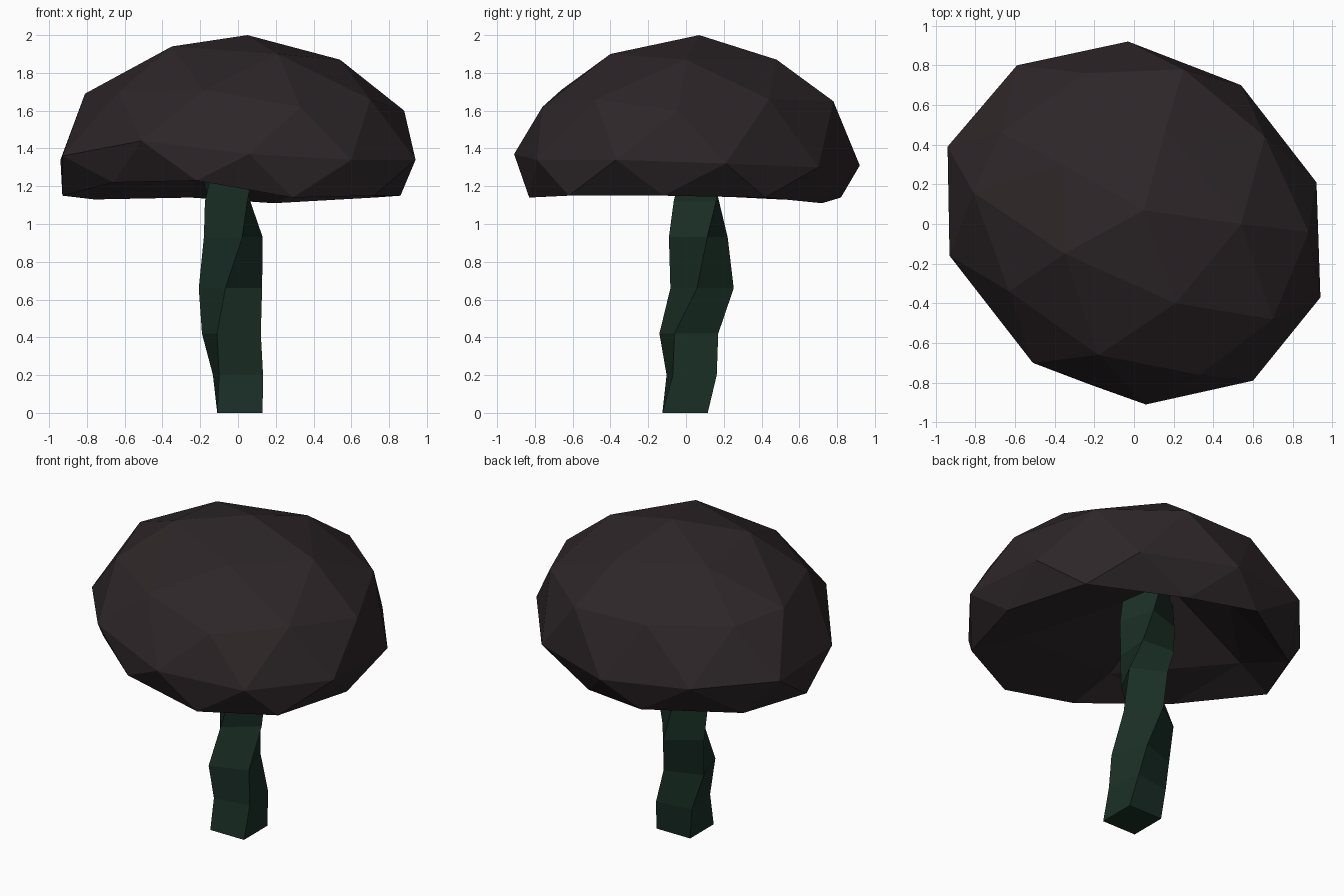
import bpy, bmesh
from math import atan2, cos, sin, pi, radians, sqrt


def add_object(name, bm, color):
    bmesh.ops.recalc_face_normals(bm, faces=bm.faces)
    mesh = bpy.data.meshes.new(name)
    bm.to_mesh(mesh)
    bm.free()
    mat = bpy.data.materials.new(name + "_color")
    mat.diffuse_color = color
    mesh.materials.append(mat)
    obj = bpy.data.objects.new(name, mesh)
    bpy.context.collection.objects.link(obj)
    return obj


# Cap: icosphere pulled into an irregular dome, its bottom pushed up into a hollow.
# Rings run from the apex down to the underside, counter-clockwise from +x.
cap_rings = [
    [(0.05, 0.07, 2.0)],
    [(0.54, 0.0, 1.87), (0.16, 0.48, 1.87), (-0.36, 0.30, 1.89),
     (-0.35, -0.15, 1.94), (0.21, -0.40, 1.90)],
    [(0.88, -0.04, 1.60), (0.66, 0.44, 1.66), (0.25, 0.78, 1.65), (-0.25, 0.76, 1.66),
     (-0.67, 0.46, 1.65), (-0.81, 0.16, 1.69), (-0.63, -0.34, 1.70), (-0.18, -0.66, 1.71),
     (0.33, -0.76, 1.62), (0.70, -0.48, 1.66)],
    [(0.92, 0.21, 1.32), (0.54, 0.70, 1.30), (-0.03, 0.92, 1.31), (-0.59, 0.80, 1.35),
     (-0.94, 0.39, 1.34), (-0.93, -0.16, 1.36), (-0.51, -0.70, 1.44), (0.06, -0.91, 1.37),
     (0.60, -0.79, 1.34), (0.94, -0.37, 1.34)],
    [(0.86, -0.12, 1.15), (0.72, 0.42, 1.14), (0.19, 0.72, 1.11), (-0.25, 0.82, 1.14),
     (-0.76, 0.50, 1.13), (-0.93, 0.10, 1.15), (-0.66, -0.43, 1.22), (-0.22, -0.81, 1.23),
     (0.29, -0.83, 1.14), (0.72, -0.62, 1.15)],
    [(0.54, 0.40, 1.26), (-0.20, 0.62, 1.27), (-0.69, 0.15, 1.25),
     (-0.25, -0.52, 1.31), (0.53, -0.39, 1.21)],
    [(-0.13, 0.17, 1.55)],
]
bm = bmesh.new()
bmesh.ops.create_icosphere(bm, subdivisions=2, radius=1)
ordered = sorted(bm.verts, key=lambda v: -v.co.z)
start = 0
for ring in cap_rings:
    group = ordered[start:start + len(ring)]
    group.sort(key=lambda v: (atan2(v.co.y, v.co.x) + 0.01) % (2 * pi))
    for v, co in zip(group, ring):
        v.co = co
    start += len(ring)
add_object("mushroom_cap", bm, (0.026, 0.019, 0.021, 1))

# Stem: square section that twists and wanders: (z, centre x, centre y, side, twist)
stem_sections = [
    (0.00, 0.01, -0.005, 0.24, 0),
    (0.20, 0.00, 0.03, 0.235, 8),
    (0.42, -0.035, 0.015, 0.245, 19),
    (0.66, -0.04, 0.085, 0.24, 36),
    (0.93, -0.025, 0.065, 0.23, 62),
    (1.12, -0.055, 0.055, 0.225, 86),
    (1.32, -0.055, 0.055, 0.23, 108),
    (1.53, -0.06, 0.06, 0.23, 125),
]
bm = bmesh.new()
loops = []
for z, cx, cy, side, twist in stem_sections:
    r = side / sqrt(2)
    angles = [radians(twist + 45 + 90 * i) for i in range(4)]
    loops.append([bm.verts.new((cx + r * cos(a), cy + r * sin(a), z)) for a in angles])
for low, high in zip(loops, loops[1:]):
    for i in range(4):
        j = (i + 1) % 4
        bm.faces.new((low[i], low[j], high[j], high[i]))
bm.faces.new(loops[0][::-1])
bm.faces.new(loops[-1])
add_object("mushroom_stem", bm, (0.010, 0.028, 0.019, 1))
